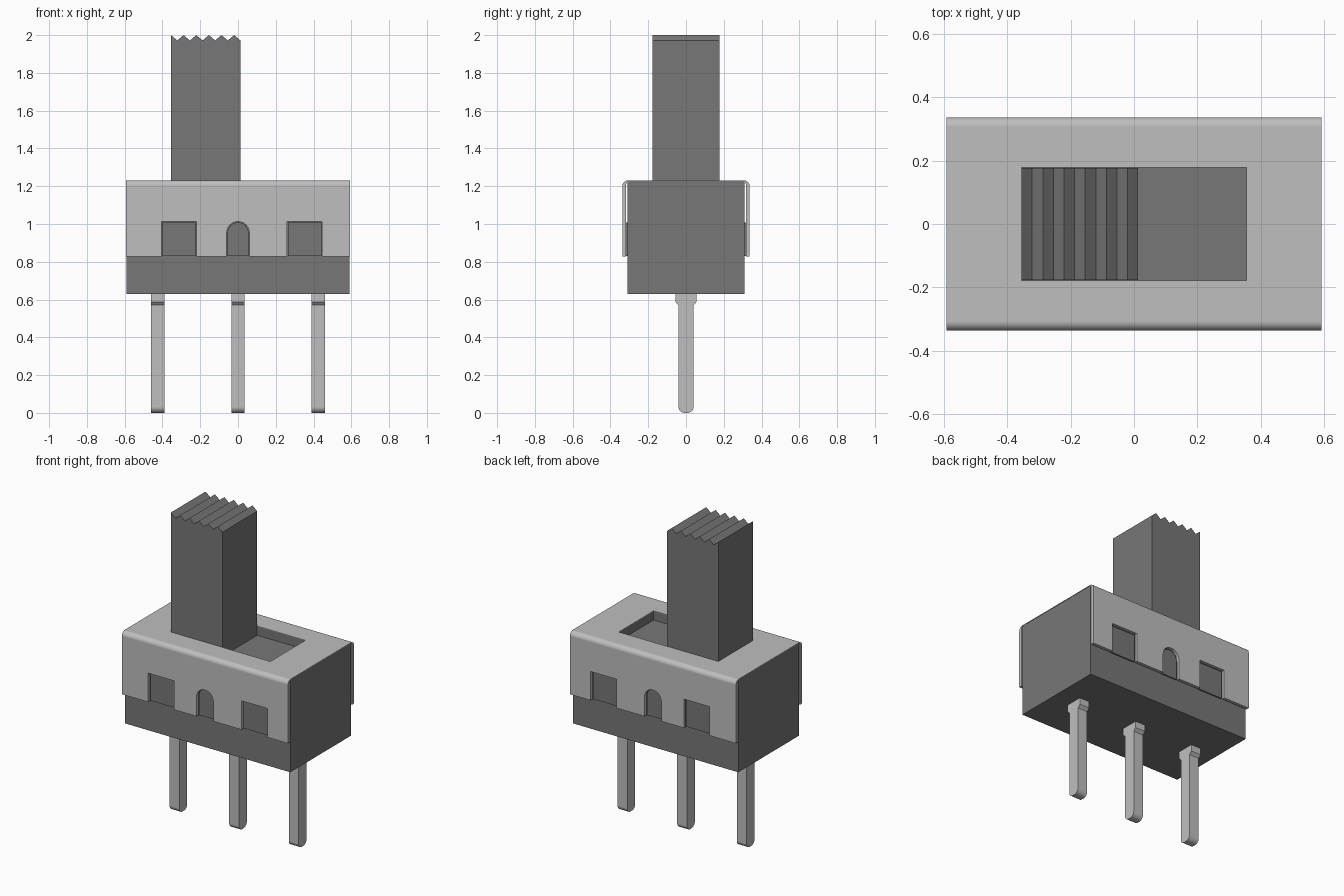
import bpy, bmesh, math
from mathutils import Vector

cube = bpy.data.objects.get("Cube")
if cube:
    bpy.data.objects.remove(cube, do_unlink=True)


def material(name, value):
    m = bpy.data.materials.new(name)
    m.use_nodes = True
    color = (value, value, value, 1)
    m.diffuse_color = color
    m.node_tree.nodes["Principled BSDF"].inputs["Base Color"].default_value = color
    return m


DARK = material("dark grey plastic", 0.185)
METAL = material("light grey metal", 0.52)


def prism(name, profile, axis, lo, hi, mat):
    """Extrude a 2D profile along x (profile is y,z) or y (profile is x,z)."""
    bm = bmesh.new()
    verts = [bm.verts.new((lo, a, b) if axis == "x" else (a, lo, b)) for a, b in profile]
    face = bm.faces.new(verts)
    ext = bmesh.ops.extrude_face_region(bm, geom=[face])
    move = Vector((hi - lo, 0, 0) if axis == "x" else (0, hi - lo, 0))
    bmesh.ops.translate(bm, vec=move, verts=[g for g in ext["geom"] if isinstance(g, bmesh.types.BMVert)])
    bmesh.ops.recalc_face_normals(bm, faces=bm.faces)
    me = bpy.data.meshes.new(name)
    bm.to_mesh(me)
    bm.free()
    me.materials.append(mat)
    ob = bpy.data.objects.new(name, me)
    bpy.context.collection.objects.link(ob)
    return ob


def rect(a0, a1, b0, b1):
    return [(a0, b0), (a1, b0), (a1, b1), (a0, b1)]


def arc(cx, cy, r, start, end, n=6):
    angles = [math.radians(start + (end - start) * i / n) for i in range(n + 1)]
    return [(cx + r * math.cos(t), cy + r * math.sin(t)) for t in angles]


def activate(ob):
    bpy.ops.object.select_all(action="DESELECT")
    ob.select_set(True)
    bpy.context.view_layer.objects.active = ob


def cut(ob, cutter):
    mod = ob.modifiers.new("cut", "BOOLEAN")
    mod.operation, mod.solver, mod.object = "DIFFERENCE", "EXACT", cutter
    activate(ob)
    bpy.ops.object.modifier_apply(modifier=mod.name)
    bpy.data.objects.remove(cutter, do_unlink=True)


def smooth(ob):
    activate(ob)
    bpy.ops.object.shade_smooth_by_angle(angle=math.radians(30))
    ob.modifiers.new("even shading", "WEIGHTED_NORMAL").keep_sharp = True


def window(x0, x1, top, base, arched):
    if arched:
        r = (x1 - x0) / 2
        return [(x0, base), (x1, base)] + arc((x0 + x1) / 2, top - r, r, 0, 180, 12)
    return rect(x0, x1, base, top)


# Plastic body with a shallow slot in its top
body = prism("body", rect(-0.31, 0.31, 0.63, 1.227), "x", -0.59, 0.59, DARK)
cut(body, prism("slot_cutter", rect(-0.355, 0.355, 1.172, 1.4), "y", -0.178, 0.178, DARK))

# Bent metal cover: half profile, mirrored to the other side
half = [(0.317, 0.827), (0.337, 0.827)] + arc(0.307, 1.201, 0.03, 0, 90)
inner = [(0.302, 1.227), (0.313, 1.222), (0.317, 1.21)]
profile = half + [(-y, z) for y, z in reversed(half)]
profile += [(-y, z) for y, z in reversed(inner)] + inner
cover = prism("metal_cover", profile, "x", -0.592, 0.592, METAL)
cut(cover, prism("cover_slot_cutter", rect(-0.355, 0.355, 1.1, 1.4), "y", -0.178, 0.178, METAL))

# Windows through both cover sides, each filled by a low pad of the body
windows = [("left", 0.26, 0.445, False), ("middle", -0.06, 0.06, True), ("right", -0.405, -0.22, False)]
for side, x0, x1, arched in windows:
    cut(cover, prism("window_cutter", window(x0, x1, 1.013, 0.7, arched), "y", -0.5, 0.5, METAL))
    g = 0.004
    prism(side + "_window_pad", window(x0 + g, x1 - g, 1.013 - g, 0.83, arched), "y", -0.319, 0.319, DARK)
smooth(cover)

# Slider handle with a ridged top
step = 0.368 / 11
ridges = [(-0.355 + i * step, 1.972 if i % 2 else 2.0) for i in range(12)]
prism("slider_handle", [(0.013, 1.165), (-0.355, 1.165)] + ridges, "y", -0.177, 0.177, DARK)

# Three contact pins with shoulders and rounded tips
tip = arc(0.008, 0.032, 0.032, -90, 0)
right_half = tip + [(0.04, 0.57), (0.056, 0.588), (0.056, 0.64)]
pin_profile = right_half + [(-y, z) for y, z in reversed(right_half)]
for side, x in (("left", 0.425), ("middle", 0), ("right", -0.425)):
    smooth(prism(side + "_pin", pin_profile, "x", x - 0.035, x + 0.035, METAL))
